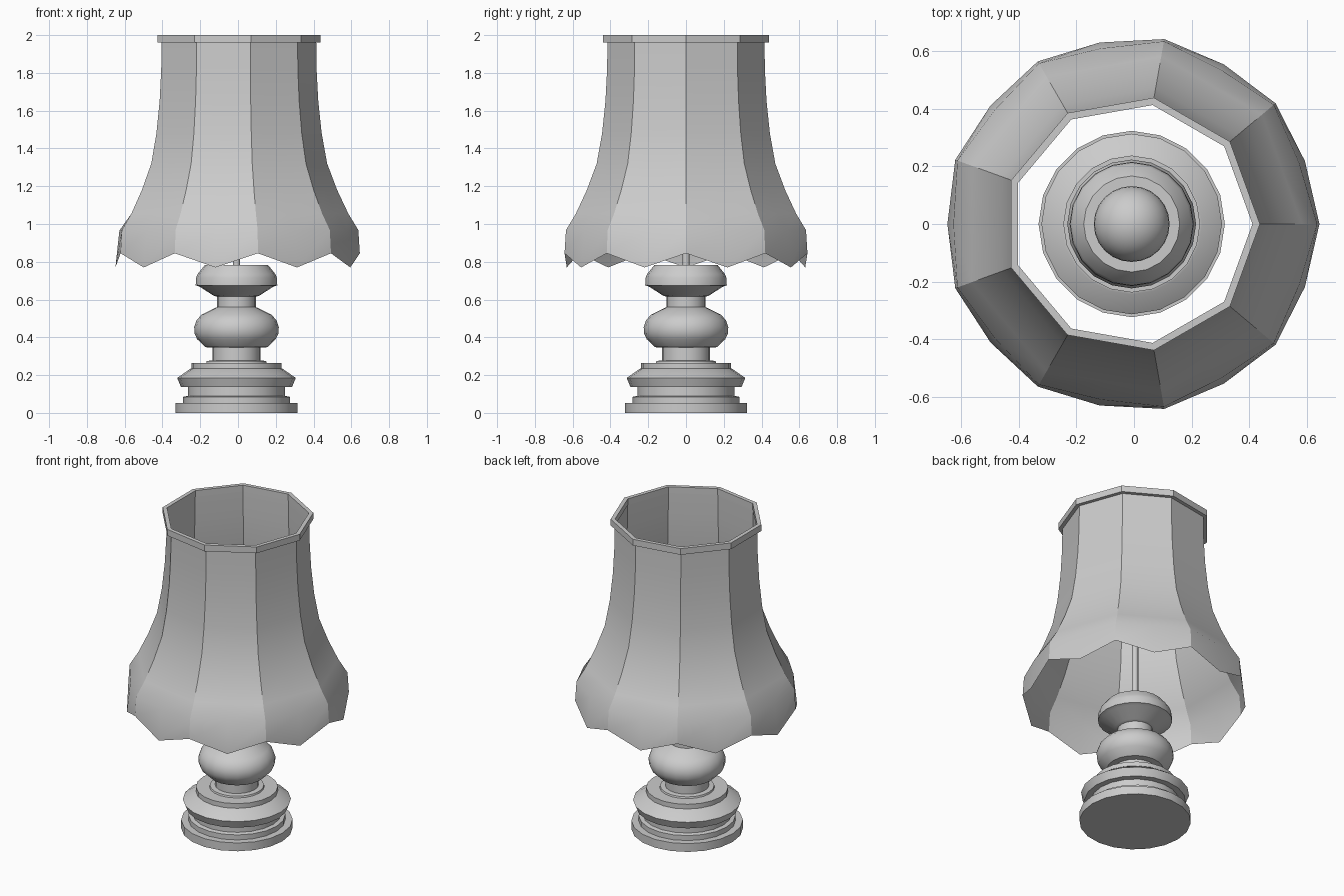
import bpy, math

if "Cube" in bpy.data.objects:
    bpy.data.objects.remove(bpy.data.objects["Cube"])

CX = -0.008  # shared axis of the lamp


def add_object(name, verts, faces, angle=30):
    mesh = bpy.data.meshes.new(name)
    mesh.from_pydata(verts, [], faces)
    obj = bpy.data.objects.new(name, mesh)
    bpy.context.collection.objects.link(obj)
    bpy.ops.object.select_all(action='DESELECT')
    obj.select_set(True)
    bpy.context.view_layer.objects.active = obj
    bpy.ops.object.shade_smooth_by_angle(angle=math.radians(angle))
    return obj


def ring_faces(rows, n, closed=False):
    count = rows if closed else rows - 1
    return [(i * n + j, i * n + (j + 1) % n,
             (i + 1) % rows * n + (j + 1) % n, (i + 1) % rows * n + j)
            for i in range(count) for j in range(n)]


def lathe(name, profile, n, closed=False, caps=True):
    verts = [(CX + r * math.cos(math.tau * j / n), r * math.sin(math.tau * j / n), z)
             for r, z in profile for j in range(n)]
    faces = ring_faces(len(profile), n, closed)
    if caps:
        faces.append(tuple(reversed(range(n))))
        faces.append(tuple(range(len(verts) - n, len(verts))))
    return add_object(name, verts, faces)


# Turned base, from the foot up to the cup
lathe("turned_base", [
    (0.324, 0), (0.324, 0.053), (0.282, 0.053), (0.282, 0.085),
    (0.257, 0.09), (0.257, 0.137), (0.294, 0.137), (0.314, 0.185),
    (0.245, 0.233), (0.238, 0.235), (0.238, 0.265), (0.16, 0.265),
    (0.157, 0.275), (0.127, 0.278), (0.127, 0.345), (0.165, 0.348),
    (0.208, 0.39), (0.222, 0.42), (0.224, 0.455), (0.212, 0.49),
    (0.185, 0.52), (0.11, 0.557), (0.102, 0.56), (0.102, 0.615),
    (0.12, 0.62), (0.195, 0.668), (0.216, 0.675), (0.214, 0.715),
    (0.206, 0.735), (0.167, 0.783)], 20)

# Stem and bulb inside the shade
lathe("stem", [(0.019, 0.78), (0.019, 1.32)], 12)
bpy.ops.mesh.primitive_uv_sphere_add(segments=24, ring_count=16, radius=0.132,
                                     location=(CX, 0, 1.4))
bulb = bpy.context.object
bulb.name = "bulb"
bpy.ops.object.shade_smooth()

# Nine-sided top band of the shade
lathe("shade_top_band", [(0.42, 1.96), (0.446, 1.96), (0.446, 2.0), (0.42, 2.0)],
      9, closed=True, caps=False)

# Shade: nine flat panels flaring into a round scalloped hem
# each row: corner radius, corner height, panel-centre radius, panel-centre height
K = math.cos(math.pi / 9)
rows = [(r, z, r * K, z) for r, z in [
    (0.422, 1.98), (0.424, 1.82), (0.433, 1.65), (0.451, 1.48),
    (0.480, 1.32), (0.533, 1.18), (0.592, 1.055)]]
rows += [(0.645, 0.968, 0.620, 0.965), (0.653, 0.845, 0.641, 0.77)]
verts = []
for rc, zc, rm, zm in rows:
    for j in range(18):
        r, z = (rm, zm) if j % 2 else (rc, zc)
        a = math.tau * j / 18
        verts.append((CX + r * math.cos(a), r * math.sin(a), z))
faces = [tuple(reversed(f)) for f in ring_faces(len(rows), 18)]
add_object("lamp_shade", verts, faces)
